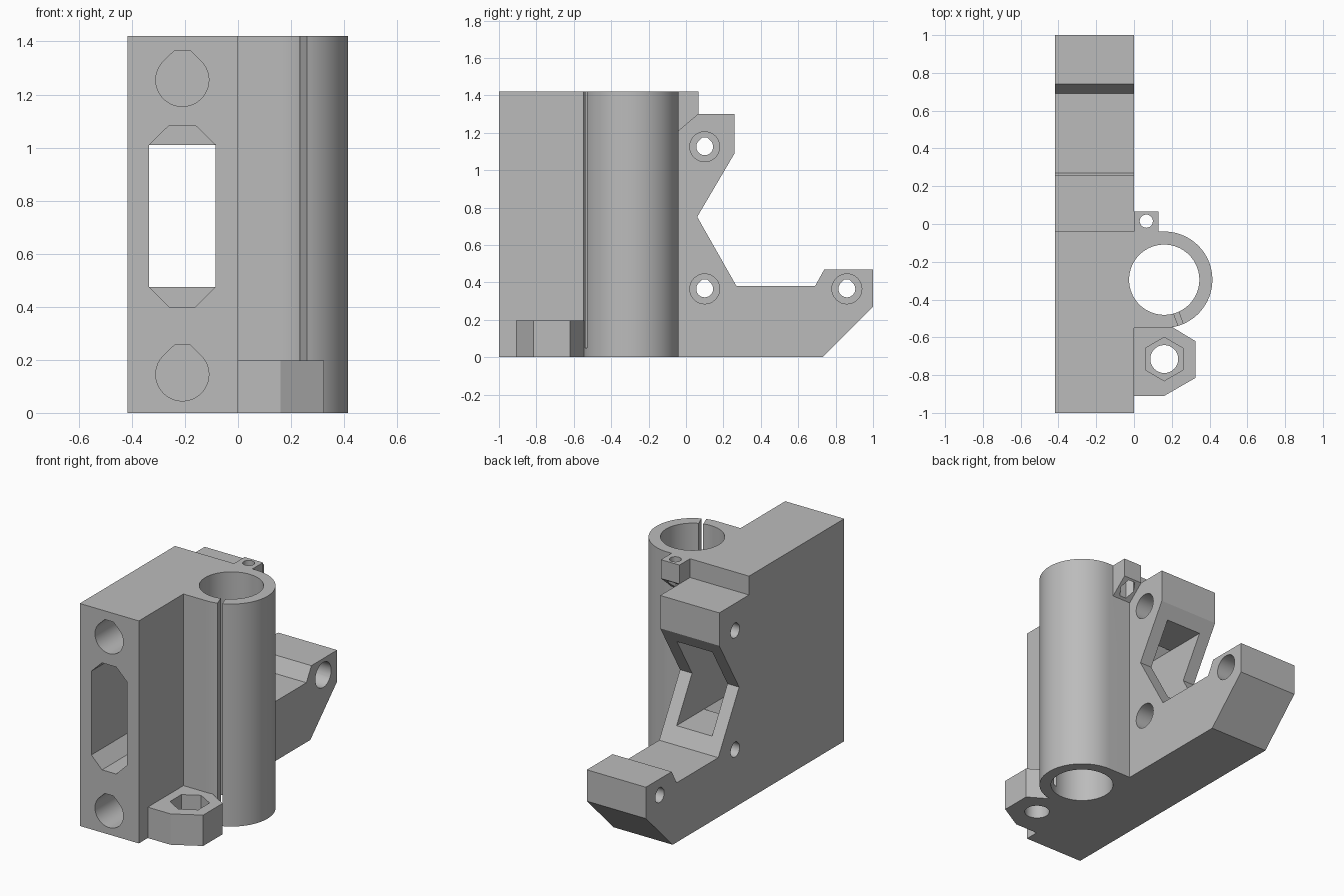
import bpy, bmesh, math
from mathutils import Vector

if "Cube" in bpy.data.objects:
    bpy.data.objects.remove(bpy.data.objects["Cube"])

grey = bpy.data.materials.new("plain_grey")
grey.use_nodes = True
GREY = (0.5, 0.5, 0.5, 1)
grey.diffuse_color = GREY
grey.node_tree.nodes["Principled BSDF"].inputs["Base Color"].default_value = GREY


def prism(name, pts, axis, lo, hi):
    """Extrude a 2D outline along an axis; pts use the other two axes in x, y, z order."""
    def place(p, d):
        v = list(p)
        v.insert("xyz".index(axis), d)
        return v
    bm = bmesh.new()
    face = bm.faces.new([bm.verts.new(place(p, lo)) for p in pts])
    new = bmesh.ops.extrude_face_region(bm, geom=[face])["geom"]
    shift = Vector(place((0, 0), hi - lo))
    bmesh.ops.translate(bm, vec=shift, verts=[g for g in new if isinstance(g, bmesh.types.BMVert)])
    bmesh.ops.recalc_face_normals(bm, faces=bm.faces)
    mesh = bpy.data.meshes.new(name)
    bm.to_mesh(mesh)
    bm.free()
    mesh.materials.append(grey)
    ob = bpy.data.objects.new(name, mesh)
    bpy.context.collection.objects.link(ob)
    return ob


def arc(c, r, n=48, start=0.0, sweep=360.0):
    steps = n if sweep == 360 else n - 1
    return [(c[0] + r * math.cos(math.radians(start + sweep * i / steps)),
             c[1] + r * math.sin(math.radians(start + sweep * i / steps))) for i in range(n)]


def teardrop(c, r):
    """Circle with a flat-topped roof, for sideways holes."""
    top = [(c[0] - 0.3 * r, c[1] + 1.1 * r)]
    return [(c[0] + 0.3 * r, c[1] + 1.1 * r)] + top + arc(c, r, 40, 135, 270)


def combine(target, other, operation):
    mod = target.modifiers.new(other.name, "BOOLEAN")
    mod.operation, mod.solver, mod.object = operation, "EXACT", other
    deps = bpy.context.evaluated_depsgraph_get()
    mesh = bpy.data.meshes.new_from_object(target.evaluated_get(deps))
    target.modifiers.clear()
    target.data = mesh
    bpy.data.objects.remove(other)


HEIGHT = 1.42
BARREL = (0.16, -0.295)
NUT = (0.16, -0.715)
TRAP = (0.065, 0.015)

# Main block with the notched rear arm
bracket = prism("clamp_bracket", [
    (-1, 0), (0.73, 0), (1, 0.27), (1, 0.47), (0.74, 0.47), (0.69, 0.38), (0.27, 0.38),
    (0.06, 0.75), (0.26, 1.09), (0.26, 1.3), (-0.04, 1.3), (-0.04, HEIGHT), (-1, HEIGHT)],
    "x", -0.417, 0)

# Bearing barrel, flat where it joins the block
barrel = prism("barrel", arc(BARREL, 0.255, 48, -90, 180) + [(-0.1, -0.04), (-0.1, -0.55)],
               "z", 0, HEIGHT)
# Six-sided nut boss at the foot
boss = prism("nut_boss", [(-0.1, -0.91), (0.16, -0.91), (0.325, -0.815), (0.325, -0.62),
                          (0.16, -0.52), (-0.1, -0.52)], "z", 0, 0.197)
# Small adjuster lug under the top rear edge
lug = prism("adjuster_lug", [(-0.1, 1.16), (-0.05, 1.2), (0.067, 1.3), (0.067, HEIGHT),
                             (-0.1, HEIGHT)], "x", -0.0005, 0.13)
for part in (barrel, boss, lug):
    combine(bracket, part, "UNION")

cuts = []
# Barrel bore and its narrow clamping slit
cuts.append(prism("bore", arc(BARREL, 0.186, 64), "z", -0.1, 1.6))
along = Vector((math.cos(math.radians(-70)), math.sin(math.radians(-70))))
side = Vector((-along.y, along.x)) * 0.014
corners = [along * 0.12 + side, along * 0.12 - side, along * 0.272 - side, along * 0.272 + side]
cuts.append(prism("slit", [tuple(Vector(BARREL) + c) for c in corners], "z", 0.05, 1.6))

# Nut boss pocket and screw hole
cuts.append(prism("nut_pocket", arc(NUT, 0.115, 6, 30), "z", 0.09, 0.3))
cuts.append(prism("nut_hole", arc(NUT, 0.074, 32), "z", -0.1, 0.15))

# Lug screw hole with a hexagonal pocket below
cuts.append(prism("lug_hole", arc(TRAP, 0.035, 24), "z", 1.1, 1.6))
cuts.append(prism("lug_pocket", arc(TRAP, 0.048, 6), "z", 1.1, 1.36))

# Blind rod sockets in the front
for z in (0.145, 1.255):
    cuts.append(prism("rod_socket", teardrop((-0.21, z), 0.1), "y", -1.1, -0.06))

# Belt passage: chamfered in front, rectangular behind
cuts.append(prism("belt_passage", [
    (-0.26, 0.4), (-0.16, 0.4), (-0.085, 0.475), (-0.085, 1.01), (-0.16, 1.083),
    (-0.26, 1.083), (-0.335, 1.01), (-0.335, 0.475)], "y", -1.1, -0.06))
cuts.append(prism("belt_exit", [(-0.335, 0.475), (-0.085, 0.475), (-0.085, 1.01),
                                (-0.335, 1.01)], "y", -0.1, 0.5))

# Motor screw holes, counterbored from the barrel side
for c in ((0.1, 1.125), (0.1, 0.365), (0.86, 0.365)):
    cuts.append(prism("screw_hole", teardrop(c, 0.045), "x", -0.6, 0.1))
    cuts.append(prism("counterbore", arc(c, 0.08, 32), "x", -0.26, 0.02))

for cut in cuts:
    combine(bracket, cut, "DIFFERENCE")

# Smooth round walls, crisp edges
for ob in bpy.context.selected_objects:
    ob.select_set(False)
bracket.select_set(True)
bpy.context.view_layer.objects.active = bracket
bpy.ops.object.shade_smooth_by_angle(angle=math.radians(25))
